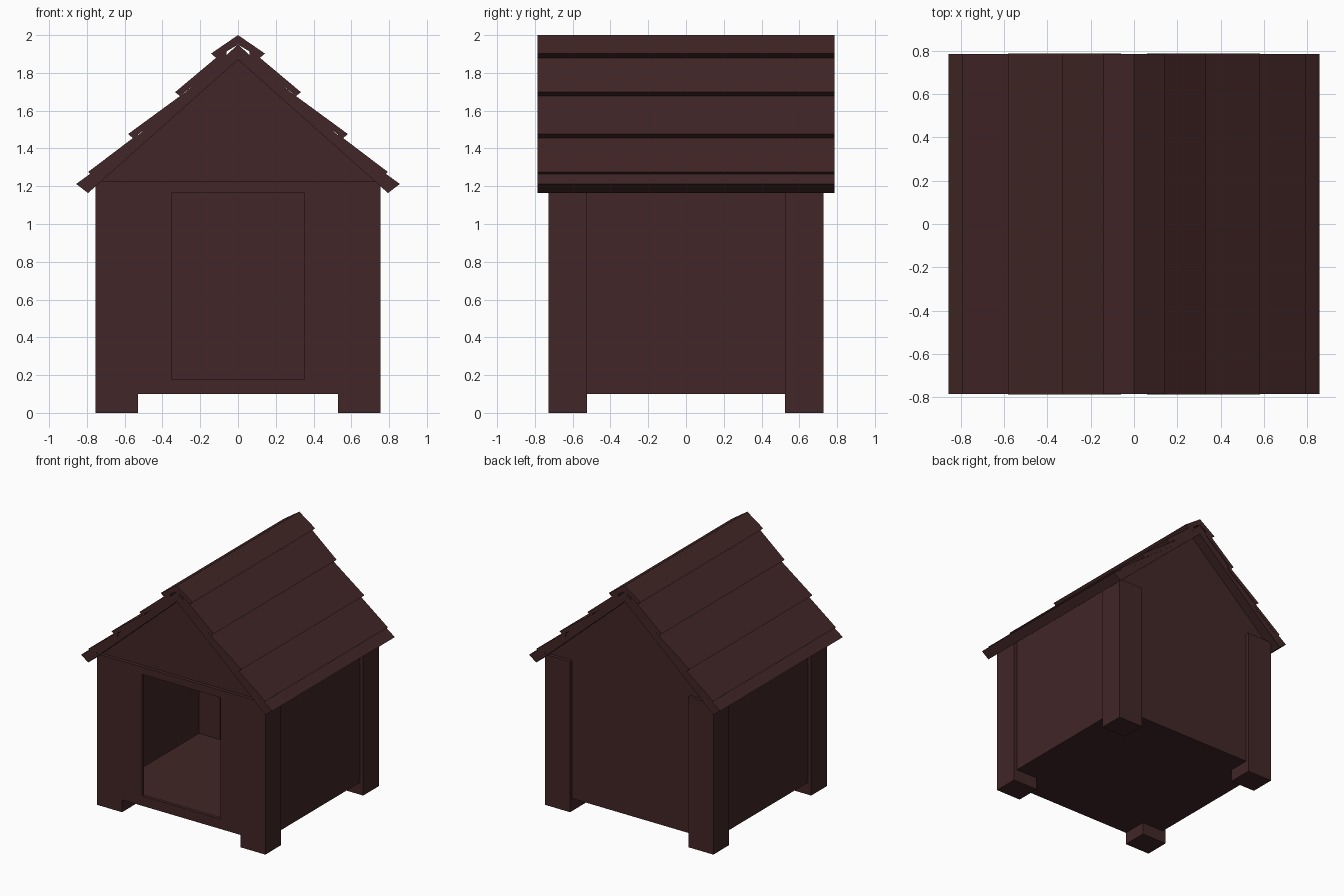
import bpy, bmesh

paint = bpy.data.materials.new("dark red brown wood")
paint.diffuse_color = (0.054, 0.019, 0.020, 1)


def prism(name, profile, y0, y1):
    """Extrude an (x, z) profile from y0 to y1."""
    bm = bmesh.new()
    face = bm.faces.new([bm.verts.new((x, y0, z)) for x, z in profile])
    ext = bmesh.ops.extrude_face_region(bm, geom=[face])
    verts = [g for g in ext["geom"] if isinstance(g, bmesh.types.BMVert)]
    bmesh.ops.translate(bm, verts=verts, vec=(0, y1 - y0, 0))
    bmesh.ops.recalc_face_normals(bm, faces=bm.faces)
    me = bpy.data.meshes.new(name)
    bm.to_mesh(me)
    bm.free()
    me.materials.append(paint)
    ob = bpy.data.objects.new(name, me)
    bpy.context.collection.objects.link(ob)
    return ob


def box(name, x0, x1, y0, y1, z0, z1):
    return prism(name, [(x0, z0), (x1, z0), (x1, z1), (x0, z1)], y0, y1)


def mirror(ob, y=False):
    m = ob.modifiers.new("mirror", 'MIRROR')
    m.use_axis = (True, y, False)
    m.use_clip = False


# Corner posts, thin side walls and floor
mirror(box("corner_posts", 0.53, 0.755, 0.525, 0.728, 0, 1.22), y=True)
mirror(box("side_walls", 0.718, 0.728, -0.70, 0.70, 0.1, 1.23))
box("floor", -0.728, 0.728, -0.715, 0.70, 0.1, 0.11)

# Back wall with its gable, and the front gable above the lintel
prism("back_wall", [(-0.728, 0.1), (0.728, 0.1), (0.728, 1.23), (0, 1.88), (-0.728, 1.23)], 0.69, 0.70)
prism("front_gable", [(-0.728, 1.19), (0.728, 1.19), (0.728, 1.23), (0, 1.88), (-0.728, 1.23)], -0.70, -0.69)

# Front panel: one arch-shaped frame plus the sill below the doorway
prism("front_frame", [(-0.755, 0.1), (-0.352, 0.1), (-0.352, 1.165), (0.352, 1.165), (0.352, 0.1),
                      (0.755, 0.1), (0.755, 1.2), (0.73, 1.225), (-0.73, 1.225), (-0.755, 1.2)], -0.728, -0.70)
box("door_sill", -0.352, 0.352, -0.728, -0.70, 0.1, 0.18)

# Roof deck
prism("roof_deck", [(0, 1.87), (0.794, 1.164), (0.81, 1.215), (0, 1.95), (-0.81, 1.215), (-0.794, 1.164)], -0.783, 0.783)

# Overlapping roof boards: top start, outer tip, under tip, under start
boards = [
    [(0.06, 1.927), (0.333, 1.698), (0.307, 1.677), (0.06, 1.88)],
    [(0.28, 1.697), (0.582, 1.476), (0.556, 1.455), (0.28, 1.66)],
    [(0.53, 1.475), (0.794, 1.275), (0.77, 1.255), (0.53, 1.44)],
    [(0.76, 1.282), (0.857, 1.212), (0.794, 1.164), (0.70, 1.25)],
]
for i, p in enumerate(boards):
    length = 0.787 if i in (0, 1) else 0.785
    mirror(prism(f"roof_board_{i + 1}", p, -length, length))

# Ridge cap
prism("ridge_cap", [(0, 2.0), (0.143, 1.902), (0.116, 1.88), (0, 1.95), (-0.116, 1.88), (-0.143, 1.902)], -0.785, 0.785)
